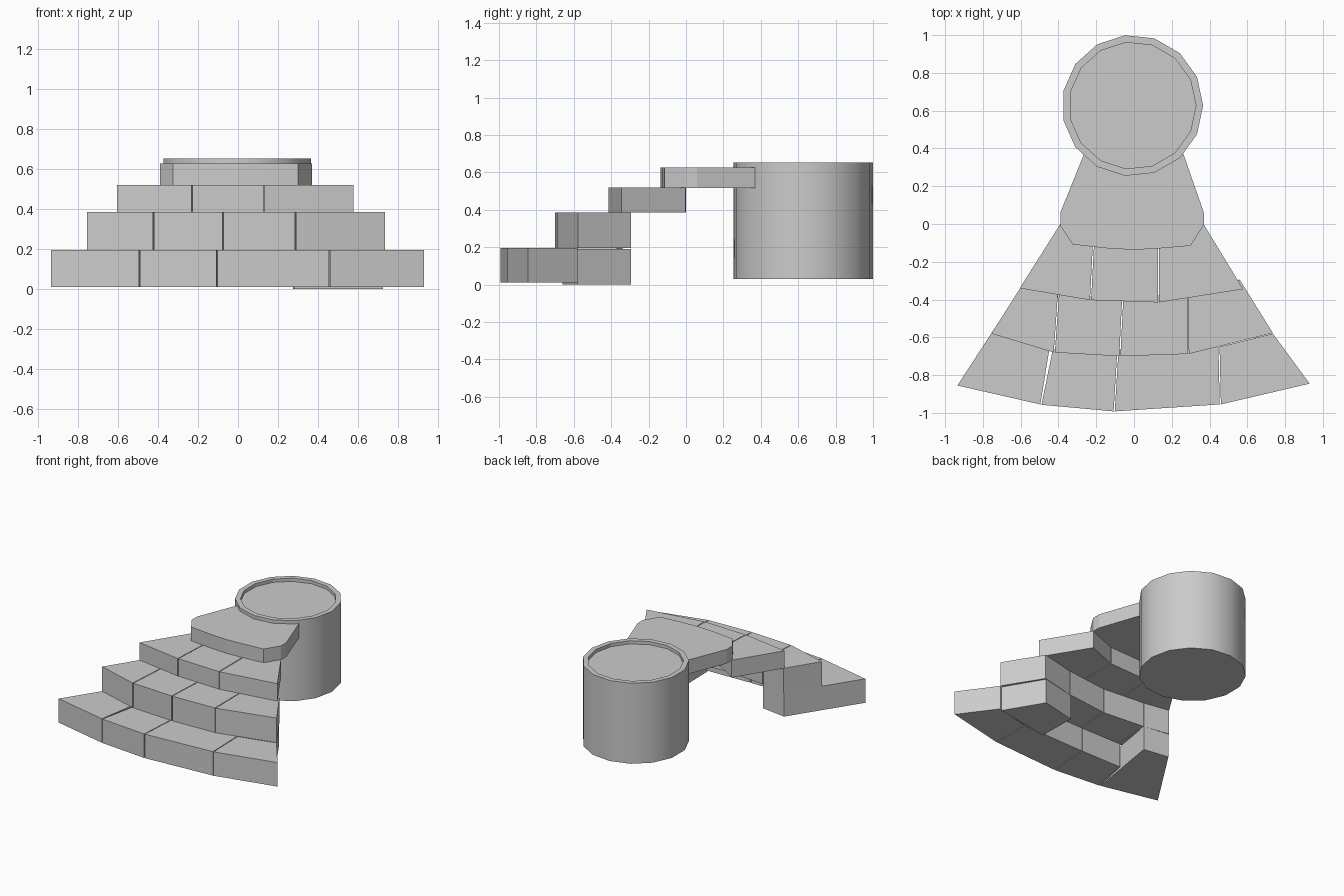
import bpy, bmesh, math

if "Cube" in bpy.data.objects:
    bpy.data.objects.remove(bpy.data.objects["Cube"])


def block(name, pts, z0, z1):
    """Extrude a flat outline from z0 to z1."""
    bm = bmesh.new()
    face = bm.faces.new([bm.verts.new((x, y, z0)) for x, y in pts])
    ext = bmesh.ops.extrude_face_region(bm, geom=[face])
    for v in ext["geom"]:
        if isinstance(v, bmesh.types.BMVert):
            v.co.z = z1
    bmesh.ops.recalc_face_normals(bm, faces=bm.faces)
    me = bpy.data.meshes.new(name)
    bm.to_mesh(me)
    bm.free()
    ob = bpy.data.objects.new(name, me)
    bpy.context.collection.objects.link(ob)
    return ob


def step(name, front, back, z0, z1, gap=0.003):
    """Row of wedge stones between a front and a back edge line."""
    last = len(front) - 2
    for i in range(last + 1):
        l = gap if i > 0 else 0
        r = gap if i < last else 0
        (ax, ay), (bx, by) = front[i], front[i + 1]
        (cx, cy), (dx, dy) = back[i], back[i + 1]
        block(f"{name}_stone_{i + 1}",
              [(ax + l, ay), (bx - r, by), (dx - r, dy), (cx + l, cy)], z0, z1)


# Bottom step; its left stone runs deep under the second step
f1 = [(-0.49, -0.957), (-0.105, -0.992), (0.457, -0.955), (0.93, -0.845)]
b1 = [(-0.43, -0.665), (-0.085, -0.665), (0.45, -0.65), (0.735, -0.58)]
step("bottom_step", f1, b1, 0.01, 0.195)
block("bottom_step_left_stone",
      [(-0.935, -0.855), (-0.496, -0.955), (-0.40, -0.37), (-0.60, -0.34)], 0.01, 0.195)
block("bottom_step_support",
      [(0.28, -0.66), (0.725, -0.58), (0.555, -0.295), (0.275, -0.36)], 0.0, 0.19)

# Second step
step("second_step",
     [(-0.755, -0.58), (-0.422, -0.68), (-0.075, -0.70), (0.287, -0.688), (0.735, -0.577)],
     [(-0.60, -0.335), (-0.40, -0.37), (-0.06, -0.40), (0.285, -0.36), (0.56, -0.295)],
     0.195, 0.385)

# Third step
step("third_step",
     [(-0.605, -0.34), (-0.23, -0.403), (0.13, -0.415), (0.578, -0.345)],
     [(-0.39, 0.0), (-0.215, -0.11), (0.13, -0.095), (0.37, -0.003)],
     0.385, 0.52)

# Landing slab
block("landing",
      [(-0.265, 0.37), (-0.39, 0.06), (-0.39, -0.01), (-0.325, -0.108), (-0.15, -0.128),
       (0, -0.137), (0.15, -0.128), (0.30, -0.115), (0.37, -0.003), (0.37, 0.06),
       (0.262, 0.37)], 0.517, 0.626)

# Round pedestal with recessed top
bm = bmesh.new()
N, CX, CY = 15, -0.008, 0.627
profile = [(0.374, 0.03), (0.374, 0.652), (0.336, 0.652), (0.336, 0.627)]
rings = [[bm.verts.new((CX + r * math.cos(2 * math.pi * i / N),
                        CY + r * math.sin(2 * math.pi * i / N), z)) for i in range(N)]
         for r, z in profile]
for k, (a, b) in enumerate(zip(rings, rings[1:])):
    for i in range(N):
        j = (i + 1) % N
        bm.faces.new((a[i], a[j], b[j], b[i])).smooth = k == 0
bm.faces.new(rings[0][::-1])
bm.faces.new(rings[-1])
for e in bm.edges:
    if e.calc_face_angle(0) > math.radians(40):
        e.smooth = False
me = bpy.data.meshes.new("round_pedestal")
bm.to_mesh(me)
bm.free()
bpy.context.collection.objects.link(bpy.data.objects.new("round_pedestal", me))
